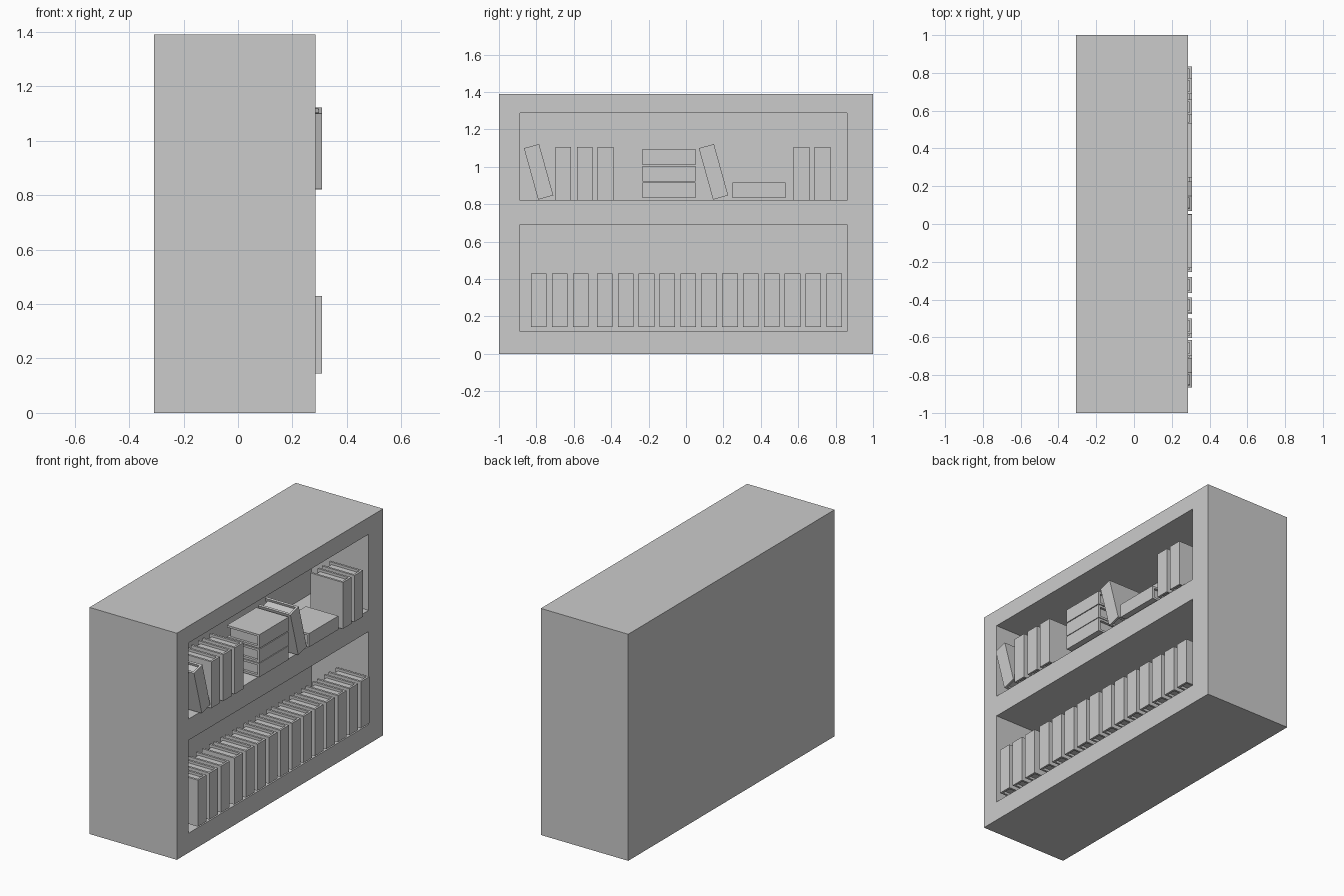
import bpy
import bmesh
from math import radians
from mathutils import Matrix, Vector

if "Cube" in bpy.data.objects:
    bpy.data.objects.remove(bpy.data.objects["Cube"], do_unlink=True)

grey = bpy.data.materials.new("plain_grey")
grey.use_nodes = True
grey.diffuse_color = (0.6, 0.6, 0.6, 1)
grey.node_tree.nodes["Principled BSDF"].inputs["Base Color"].default_value = (0.6, 0.6, 0.6, 1)


def add_box(bm, low, high):
    low, high = Vector(low), Vector(high)
    size = high - low
    matrix = Matrix.Translation((low + high) / 2) @ Matrix.Diagonal((*size, 1))
    bmesh.ops.create_cube(bm, size=1, matrix=matrix)


def make_object(name, bm):
    mesh = bpy.data.meshes.new(name)
    bm.to_mesh(mesh)
    bm.free()
    mesh.materials.append(grey)
    obj = bpy.data.objects.new(name, mesh)
    bpy.context.collection.objects.link(obj)
    return obj


# Solid case with two recessed compartments on the +x side
BACK, FRONT, DEPTH = -0.308, 0.285, 0.39
bm = bmesh.new()
add_box(bm, (BACK, -1, 0), (FRONT, 1, 1.39))
case = make_object("bookcase", bm)

bm = bmesh.new()
for bottom, top in ((0.12, 0.69), (0.82, 1.287)):
    add_box(bm, (FRONT - DEPTH, -0.887, bottom), (FRONT + 0.1, 0.86, top))
cutter = make_object("compartment_cutter", bm)
cutter.hide_render = True
cut = case.modifiers.new("compartments", "BOOLEAN")
cut.operation = "DIFFERENCE"
cut.solver = "EXACT"
cut.object = cutter
bpy.context.view_layer.update()
evaluated = case.evaluated_get(bpy.context.evaluated_depsgraph_get())
carved = bpy.data.meshes.new_from_object(evaluated)
case.modifiers.clear()
case.data = carved
bpy.data.objects.remove(cutter, do_unlink=True)

# One book: spine towards +x, two covers, and recessed pages
LENGTH, THICK, HEIGHT, COVER, INSET = 0.22, 0.084, 0.285, 0.013, 0.015
bm = bmesh.new()
x, y, z = LENGTH / 2, THICK / 2, HEIGHT / 2
add_box(bm, (x - COVER, -y, -z), (x, y, z))
for side in (-1, 1):
    edges = sorted((side * y, side * (y - COVER)))
    add_box(bm, (-x, edges[0], -z), (x - COVER, edges[1], z))
add_box(bm, (-x + INSET, -y + COVER, -z + INSET), (x - COVER, y - COVER, z - INSET))
template = make_object("book", bm)
book_mesh = template.data
bpy.data.objects.remove(template)


def place_book(name, y, z, tilt=0):
    book = bpy.data.objects.new(name, book_mesh)
    book.location = (0.308 - LENGTH / 2, y, z)
    book.rotation_euler.x = radians(tilt)
    bpy.context.collection.objects.link(book)


# Lower row
for i in range(3):
    place_book("lower_book", -0.787 + i * 0.1125, 0.287)
for i in range(12):
    place_book("lower_book", -0.434 + i * 0.1115, 0.287)

# Upper upright books
for y in (-0.657, -0.541, -0.43, 0.618, 0.73):
    place_book("upper_book", y, 0.963)

# Leaning books
for y in (-0.788, 0.147):
    place_book("leaning_book", y, 0.973, 15.5)

# Flat stack and a single flat book
for z in (0.875, 0.963, 1.052):
    place_book("stacked_book", -0.091, z, 90)
place_book("flat_book", 0.39, 0.875, 90)
